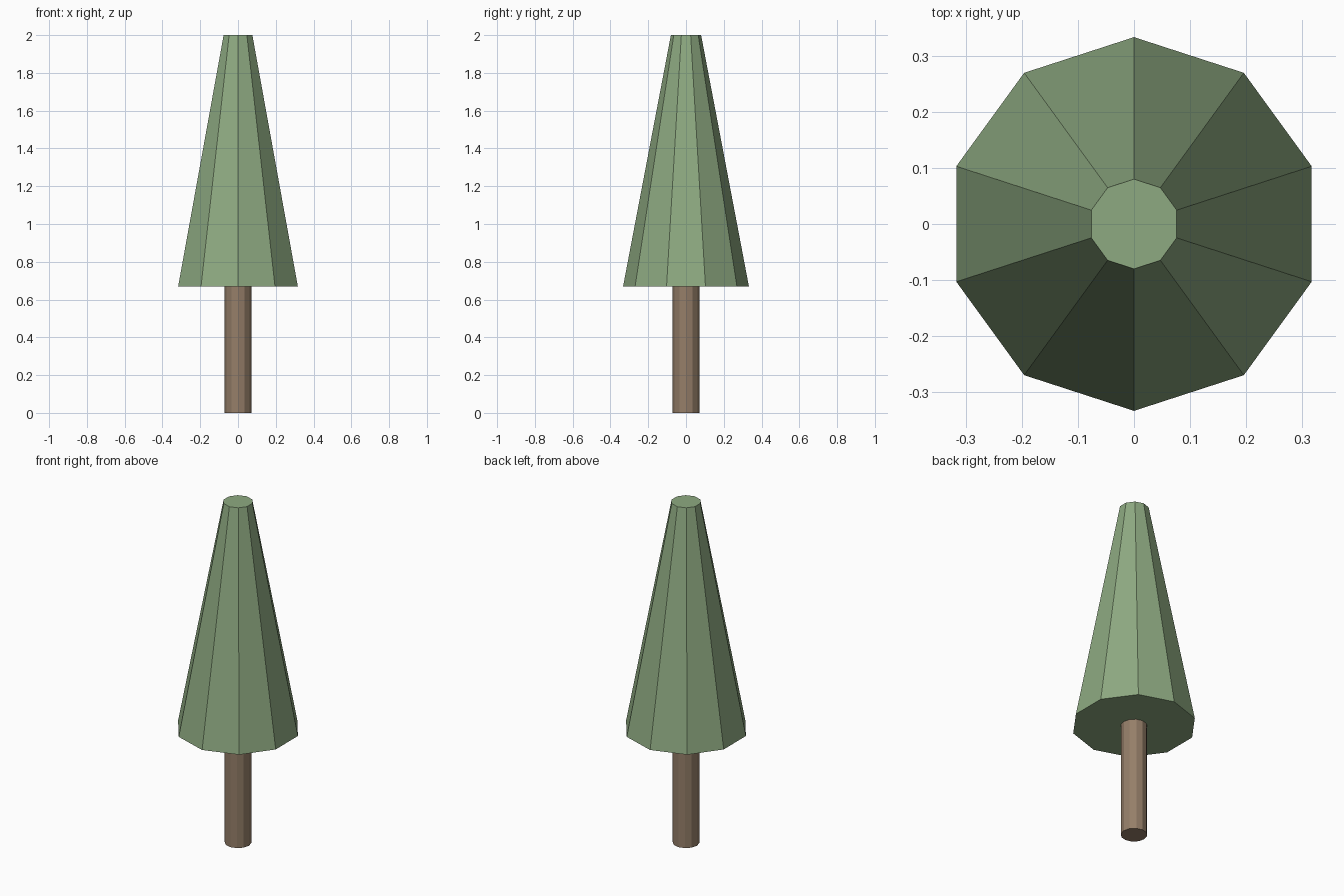
import bpy

if "Cube" in bpy.data.objects:
    bpy.data.objects.remove(bpy.data.objects["Cube"])


def material(name, color):
    mat = bpy.data.materials.new(name)
    mat.diffuse_color = color
    mat.use_nodes = True
    mat.node_tree.nodes["Principled BSDF"].inputs["Base Color"].default_value = mat.diffuse_color
    return mat


def tapered_part(name, sides, bottom_radius, top_radius, z0, z1, mat):
    bpy.ops.mesh.primitive_cone_add(
        vertices=sides, radius1=bottom_radius, radius2=top_radius,
        depth=z1 - z0, end_fill_type='NGON', location=(0, 0, (z0 + z1) / 2))
    obj = bpy.context.object
    obj.name = name
    obj.data.materials.append(mat)
    return obj


green = material("foliage_green", (0.27, 0.40, 0.22, 1))
brown = material("bark_brown", (0.30, 0.21, 0.14, 1))

# Ten-sided flat-faced crown with a cut-off tip
tapered_part("foliage", 10, 0.333, 0.08, 0.67, 2.0, green)

# Straight trunk, ending at the underside of the crown
tapered_part("trunk", 12, 0.071, 0.071, 0.0, 0.67, brown)
